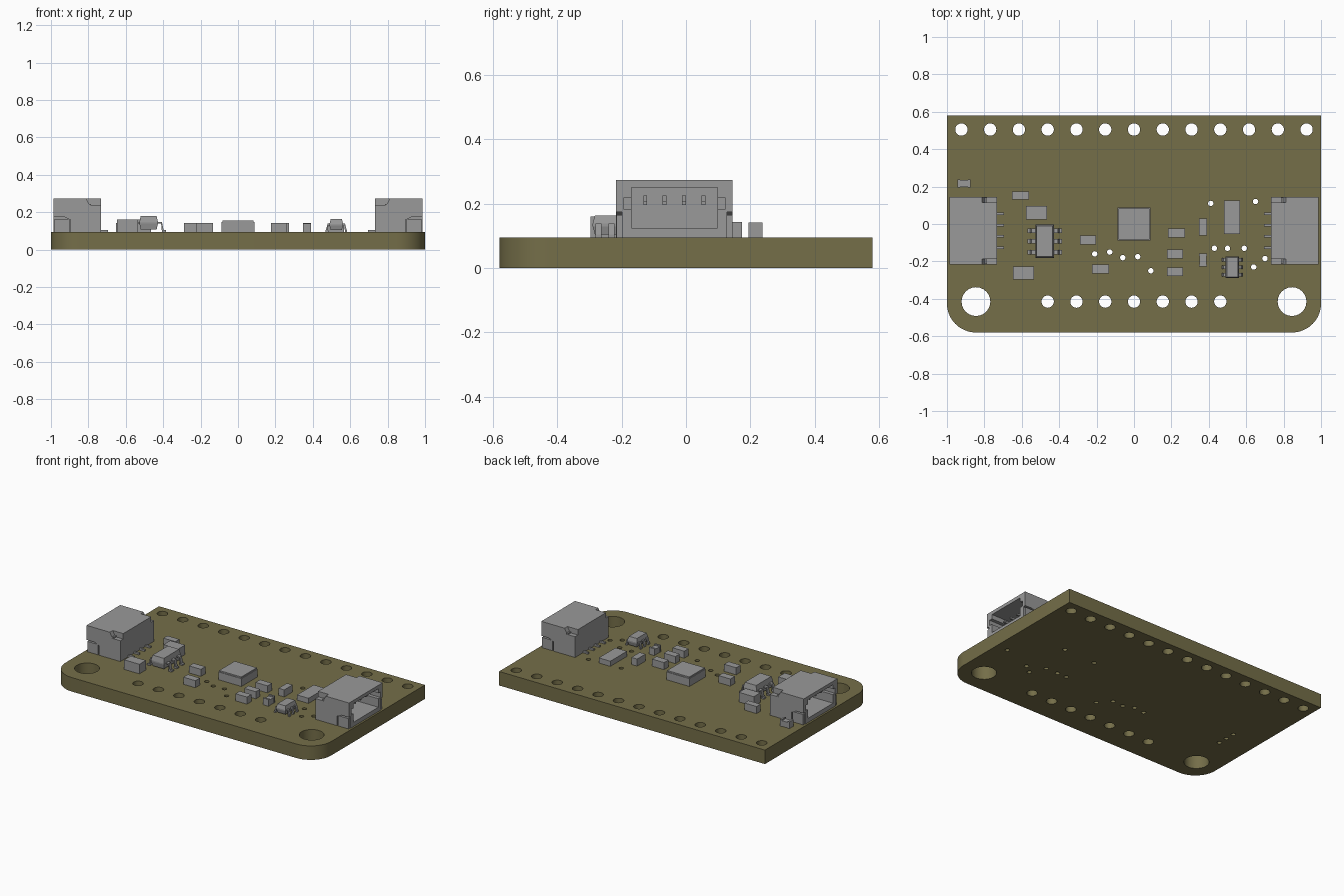
import bpy, bmesh, math
from mathutils import Matrix

cube = bpy.data.objects.get("Cube")
if cube:
    bpy.data.objects.remove(cube, do_unlink=True)

TOP = 0.095  # upper surface of the board


def material(name, rgb):
    m = bpy.data.materials.new(name)
    m.use_nodes = True
    m.diffuse_color = (*rgb, 1)
    m.node_tree.nodes["Principled BSDF"].inputs["Base Color"].default_value = (*rgb, 1)
    return m


OLIVE = material("olive board", (0.176, 0.156, 0.066))
GREY = material("component grey", (0.32, 0.32, 0.32))


def finish(name, bm, mat=GREY):
    bmesh.ops.recalc_face_normals(bm, faces=bm.faces)
    me = bpy.data.meshes.new(name)
    bm.to_mesh(me)
    bm.free()
    me.materials.append(mat)
    ob = bpy.data.objects.new(name, me)
    bpy.context.collection.objects.link(ob)
    return ob


def add_box(bm, x, y, z):
    """Box from (low, high) ranges on each axis."""
    mid = [(a + b) / 2 for a, b in (x, y, z)]
    size = [abs(b - a) for a, b in (x, y, z)]
    bmesh.ops.create_cube(bm, size=1, matrix=Matrix.Translation(mid) @ Matrix.Diagonal((*size, 1)))


def add_prism(bm, points, depth):
    """Extrude a closed loop of 3D points along a vector."""
    face = bm.faces.new([bm.verts.new(p) for p in points])
    out = bmesh.ops.extrude_face_region(bm, geom=[face])
    moved = [v for v in out["geom"] if isinstance(v, bmesh.types.BMVert)]
    bmesh.ops.translate(bm, verts=moved, vec=depth)


def box(name, x, y, z):
    bm = bmesh.new()
    add_box(bm, x, y, z)
    return finish(name, bm)


def cut(ob, cutter):
    mod = ob.modifiers.new("cut", "BOOLEAN")
    mod.object, mod.operation, mod.solver = cutter, "DIFFERENCE", "EXACT"
    bpy.context.view_layer.objects.active = ob
    bpy.ops.object.modifier_apply(modifier=mod.name)
    bpy.data.objects.remove(cutter, do_unlink=True)


# Board: square rear corners, rounded front corners
R, HALF = 0.155, 0.58
outline = [(1, HALF, 0), (-1, HALF, 0)]
for cx, start in ((R - 1, math.pi), (1 - R, 1.5 * math.pi)):
    for i in range(13):
        a = start + i * math.pi / 24
        outline.append((cx + R * math.cos(a), R - HALF + R * math.sin(a), 0))
bm = bmesh.new()
add_prism(bm, outline, (0, 0, TOP))
board = finish("board", bm, OLIVE)

# Drilled holes: rear row, front row, mounting holes, vias
PITCH = 0.1538
holes = [(i * PITCH, 0.505, 0.033) for i in range(-6, 7)]
holes += [(i * PITCH, -0.415, 0.033) for i in range(-3, 4)]
holes += [(s * 0.845, -0.415, 0.077) for s in (-1, 1)]
vias = [(0.41, 0.11), (0.65, 0.12), (0.43, -0.13), (0.5, -0.13), (0.59, -0.13),
        (0.7, -0.185), (0.64, -0.23), (-0.21, -0.16), (-0.13, -0.15), (-0.06, -0.18),
        (0.02, -0.175), (0.09, -0.25), (0.915, -0.11)]
vias += [(-0.8, y) for y in (-0.144, -0.078, -0.012)]
holes += [(x, y, 0.0145) for x, y in vias]
bm = bmesh.new()
for x, y, r in holes:
    bmesh.ops.create_cone(bm, cap_ends=True, segments=24, radius1=r, radius2=r, depth=0.4,
                          matrix=Matrix.Translation((x, y, 0.05)))
cut(board, finish("drill_cutter", bm, OLIVE))
bpy.ops.object.select_all(action="DESELECT")
board.select_set(True)
bpy.context.view_layer.objects.active = board
bpy.ops.object.shade_smooth_by_angle(angle=math.radians(30))

# Side-entry sockets, mirrored left and right
CY = -0.036
for s, side in ((1, "left"), (-1, "right")):
    def sx(a, b):
        return tuple(sorted((s * a, s * b)))

    shell = box(side + "_socket_shell", sx(0.733, 0.987), (CY - 0.181, CY + 0.181), (TOP, 0.273))
    # plug cavity with its side keyways
    cut(shell, box("cavity_cutter", sx(0.785, 1.1), (CY - 0.134, CY + 0.134), (0.124, 0.25)))
    cut(shell, box("keyway_cutter", sx(0.83, 1.1), (CY - 0.157, CY + 0.157), (0.182, 0.22)))
    # sloped notches on the inner upper corners, recesses for the solder tabs
    for t in (-1, 1):
        bm = bmesh.new()
        pts = [(0.7, 0.236), (0.797, 0.236), (0.797, 0.245), (0.826, 0.3), (0.7, 0.3)]
        add_prism(bm, [(s * x, CY + t * 0.15, z) for x, z in pts], (0, t * 0.1, 0))
        cut(shell, finish("notch_cutter", bm))
        bm = bmesh.new()
        pts = [(0.895, 0.05), (0.895, 0.16), (0.93, 0.175), (1.1, 0.175), (1.1, 0.05)]
        add_prism(bm, [(s * x, CY + t * 0.163, z) for x, z in pts], (0, t * 0.1, 0))
        cut(shell, finish("recess_cutter", bm))
        box(side + "_socket_tab", sx(0.902, 0.982), (CY + t * 0.16, CY + t * 0.18), (TOP, 0.165))
        box(side + "_socket_clip", sx(0.785, 0.82), (CY + t * 0.148, CY + t * 0.178), (0.23, 0.245))
    # contacts inside the cavity and solder feet behind it
    bm = bmesh.new()
    for i in range(4):
        y = CY + (i - 1.5) * 0.0605
        add_box(bm, sx(0.77, 0.93), (y - 0.006, y + 0.006), (0.196, 0.208))
        add_box(bm, sx(0.77, 0.81), (y - 0.006, y + 0.006), (0.2, 0.225))
        add_box(bm, sx(0.695, 0.75), (y - 0.007, y + 0.007), (TOP, 0.106))
    finish(side + "_socket_contacts", bm)


# Moulded chips with bent legs
def moulded_chip(name, x, y, z, leg_span, leg_pitch, lw):
    cx, cy = sum(x) / 2, sum(y) / 2
    hx, hy = (x[1] - x[0]) / 2, (y[1] - y[0]) / 2
    zm, d = (z[0] + z[1]) / 2, 0.007
    bm = bmesh.new()
    rings = []
    for inset, h in ((d, z[0]), (0, zm - 0.004), (0, zm + 0.004), (d, z[1])):
        rings.append([bm.verts.new((cx + i * (hx - inset), cy + j * (hy - inset), h))
                      for i, j in ((-1, -1), (1, -1), (1, 1), (-1, 1))])
    for a, b in zip(rings, rings[1:]):
        for i in range(4):
            k = (i + 1) % 4
            bm.faces.new((a[i], a[k], b[k], b[i]))
    bm.faces.new(rings[0])
    bm.faces.new(rings[-1])
    finish(name + "_body", bm)
    t = 0.009
    knee = hx + (leg_span - hx) * 0.5
    path = [(hx - 0.01, zm + t / 2), (knee, zm + t / 2), (knee + t, TOP + t), (leg_span, TOP + t),
            (leg_span, TOP), (knee, TOP), (knee - t / 2, zm - t / 2), (hx - 0.01, zm - t / 2)]
    bm = bmesh.new()
    for s in (-1, 1):
        for i in (-1, 0, 1):
            add_prism(bm, [(cx + s * px, cy + i * leg_pitch - lw / 2, pz) for px, pz in path],
                      (0, lw, 0))
    finish(name + "_legs", bm)


moulded_chip("regulator", (-0.527, -0.428), (-0.182, -0.004), (0.108, 0.18), 0.092, 0.058, 0.024)
moulded_chip("level_shifter", (0.489, 0.562), (-0.29, -0.173), (0.105, 0.163), 0.057, 0.04, 0.018)

# Main sensor: slim base and lid
box("sensor_base", (-0.087, 0.087), (-0.087, 0.087), (TOP, 0.148))
box("sensor_lid", (-0.083, 0.083), (-0.083, 0.083), (0.148, 0.157))

# Plain block parts: centre x, centre y, width, depth, top height
blocks = [
    ("capacitor", -0.607, 0.152, 0.091, 0.043, 0.143), ("capacitor", -0.521, 0.06, 0.112, 0.072, 0.16),
    ("capacitor", -0.591, -0.262, 0.114, 0.07, 0.16), ("capacitor", -0.246, -0.086, 0.088, 0.048, 0.143),
    ("capacitor", -0.18, -0.241, 0.09, 0.048, 0.143), ("capacitor", 0.227, -0.048, 0.09, 0.048, 0.143),
    ("capacitor", 0.219, -0.16, 0.087, 0.047, 0.143), ("capacitor", 0.219, -0.255, 0.087, 0.047, 0.143),
    ("resistor", 0.369, -0.016, 0.043, 0.09, 0.143), ("resistor_array", 0.524, 0.037, 0.087, 0.179, 0.13),
]
for name, x, y, w, d, h in blocks:
    box(name, (x - w / 2, x + w / 2), (y - d / 2, y + d / 2), (TOP, h))


# Small diodes: recessed body between two end caps
def diode(name, x, y, w, d):
    along_x = w > d
    box(name + "_body", (x - w * 0.45, x + w * 0.45), (y - d * 0.45, y + d * 0.45), (TOP, 0.133))
    for s in (-1, 1):
        ex, ey = (x + s * w * 0.41, y) if along_x else (x, y + s * d * 0.41)
        ew, ed = (w * 0.09, d / 2) if along_x else (w / 2, d * 0.09)
        box(name + "_cap", (ex - ew, ex + ew), (ey - ed, ey + ed), (TOP, 0.141))


diode("rear_diode", -0.909, 0.216, 0.07, 0.043)
diode("front_diode", 0.369, -0.193, 0.043, 0.07)
